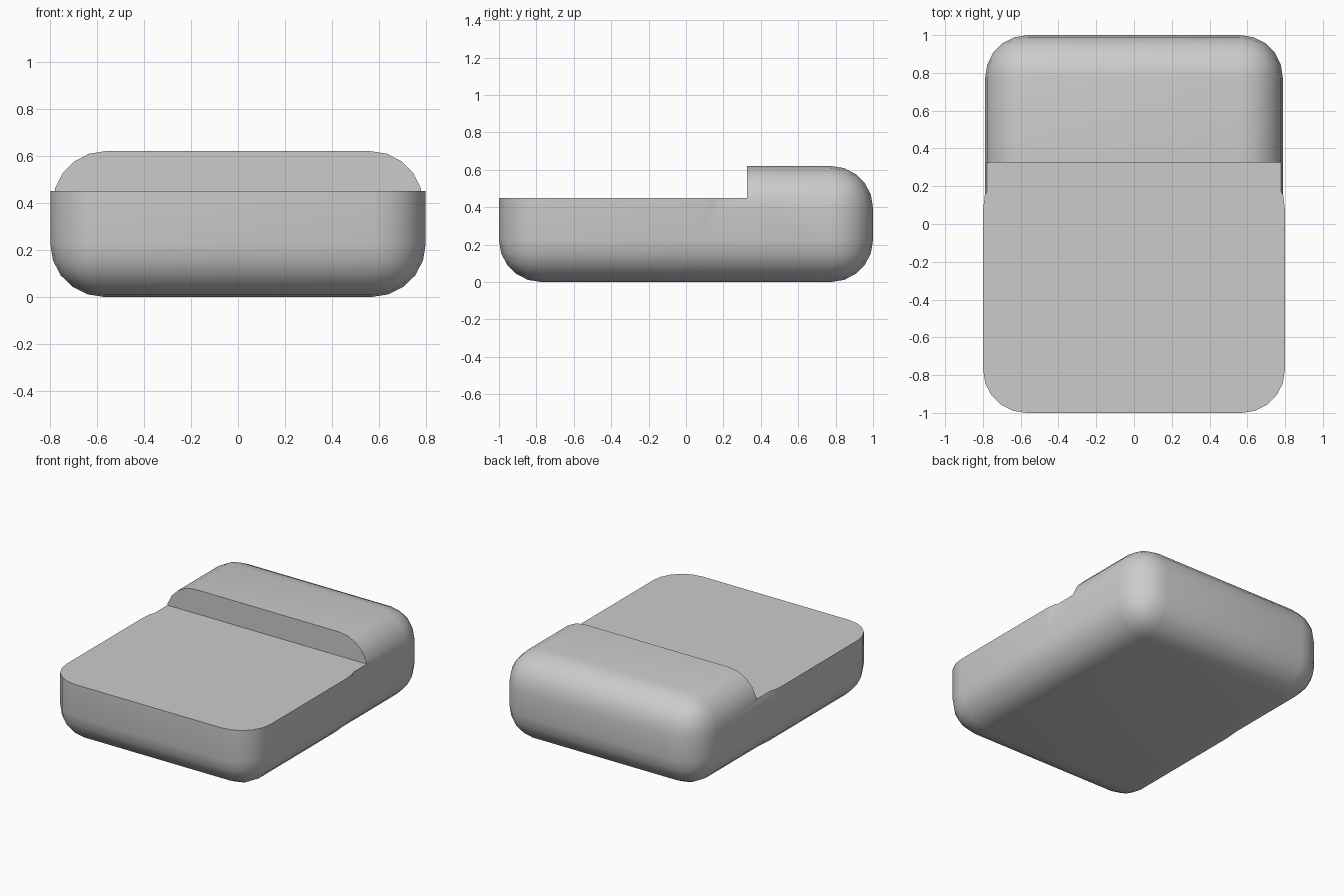
import bpy, bmesh, math
from mathutils import Matrix

if "Cube" in bpy.data.objects:
    bpy.data.objects.remove(bpy.data.objects["Cube"])


def box(bm, lo, hi):
    size = [h - l for l, h in zip(lo, hi)]
    mid = [(h + l) / 2 for l, h in zip(lo, hi)]
    bmesh.ops.create_cube(bm, size=1, matrix=Matrix.Translation(mid) @ Matrix.Diagonal((*size, 1)))


def make_object(name, bm):
    mesh = bpy.data.meshes.new(name)
    bm.to_mesh(mesh)
    bm.free()
    obj = bpy.data.objects.new(name, mesh)
    bpy.context.collection.objects.link(obj)
    return obj


# Rounded block
bm = bmesh.new()
box(bm, (-0.788, -1, 0), (0.788, 1, 0.62))
bmesh.ops.bevel(bm, geom=bm.edges[:], offset=0.225, segments=5, profile=0.5, affect='EDGES')
for y in (0.08, 0.17):
    bmesh.ops.bisect_plane(bm, geom=bm.verts[:] + bm.edges[:] + bm.faces[:],
                           plane_co=(0, y, 0), plane_no=(0, 1, 0))

# Front half is a touch wider, with straight walls up to the cut
for v in bm.verts:
    if v.co.y < 0.1:
        v.co.x *= 1.013
        if v.co.z > 0.3:
            v.co.z += 0.3
body = make_object("stepped_body", bm)

# Step cut above the low deck
bm = bmesh.new()
box(bm, (-2, -2, 0.45), (2, 0.325, 2))
cutter = make_object("step_cutter", bm)
cutter.hide_render = True
cutter.hide_viewport = False

mod = body.modifiers.new("step", 'BOOLEAN')
mod.operation = 'DIFFERENCE'
mod.solver = 'EXACT'
mod.object = cutter
bpy.context.view_layer.objects.active = body
body.select_set(True)
bpy.ops.object.modifier_apply(modifier="step")
bpy.data.objects.remove(cutter)
bpy.ops.object.shade_smooth_by_angle(angle=math.radians(35))
